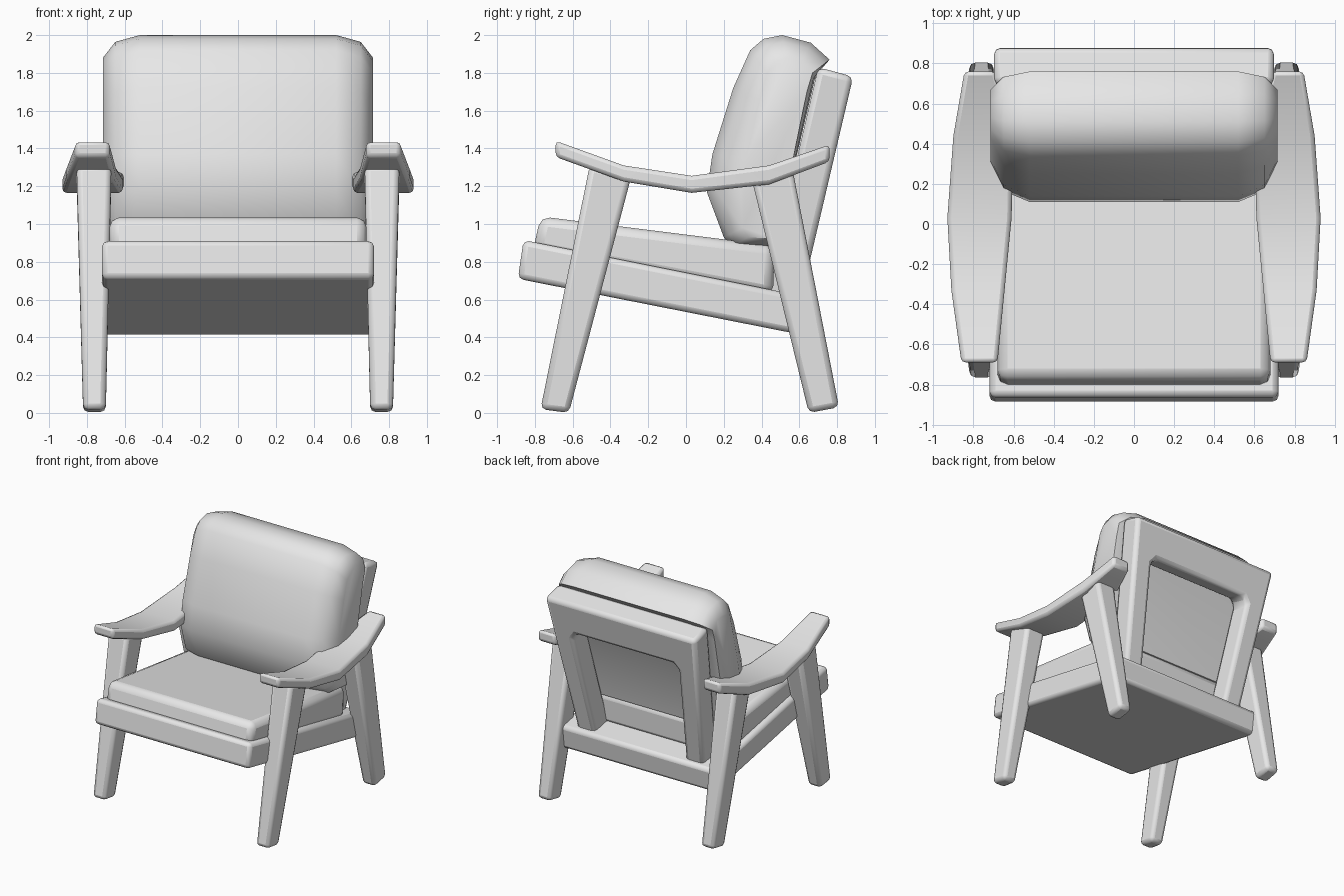
import bpy, bmesh, math

cube = bpy.data.objects.get("Cube")
if cube:
    bpy.data.objects.remove(cube, do_unlink=True)

grey = bpy.data.materials.new("light_grey")
grey.use_nodes = True
grey.diffuse_color = (0.8, 0.8, 0.8, 1)
grey.node_tree.nodes["Principled BSDF"].inputs["Base Color"].default_value = (0.8, 0.8, 0.8, 1)


def loft(name, rings, bevel=0.0, mirror=False, segments=2, angle=35):
    """Skin a row of matching closed rings and cap both ends."""
    bm = bmesh.new()
    rows = [[bm.verts.new(p) for p in ring] for ring in rings]
    n = len(rows[0])
    for a, b in zip(rows, rows[1:]):
        for i in range(n):
            j = (i + 1) % n
            bm.faces.new((a[i], a[j], b[j], b[i]))
    bm.faces.new(rows[0][::-1])
    bm.faces.new(rows[-1])
    bmesh.ops.recalc_face_normals(bm, faces=bm.faces)
    mesh = bpy.data.meshes.new(name)
    bm.to_mesh(mesh)
    bm.free()
    mesh.materials.append(grey)
    obj = bpy.data.objects.new(name, mesh)
    bpy.context.collection.objects.link(obj)
    if bevel:
        mod = obj.modifiers.new("soft_edges", 'BEVEL')
        mod.width = bevel
        mod.segments = segments
        mod.limit_method = 'ANGLE'
        mod.angle_limit = math.radians(40)
    if mirror:
        obj.modifiers.new("other_side", 'MIRROR')
    bpy.ops.object.select_all(action='DESELECT')
    obj.select_set(True)
    bpy.context.view_layer.objects.active = obj
    bpy.ops.object.shade_smooth_by_angle(angle=math.radians(angle))
    return obj


def slab(name, side, half_width, bevel):
    """Extrude a side outline (y, z) across the width."""
    return loft(name, [[(x, y, z) for y, z in side] for x in (-half_width, half_width)], bevel)


def leg(name, foot, top):
    """Tapered leg between a foot and a top: front (y, z), back (y, z), inner x, outer x."""
    rings = []
    for (fy, fz), (by, bz), xi, xo in (foot, top):
        rings.append([(xi, fy, fz), (xo, fy, fz), (xo, by, bz), (xi, by, bz)])
    loft(name, rings, 0.03, mirror=True)


# Seat
slab("seat_frame", [(-0.86, 0.915), (-0.89, 0.71), (0.63, 0.41), (0.66, 0.61)], 0.72, 0.03)
slab("seat_cushion", [(-0.77, 1.04), (-0.81, 0.86), (0.46, 0.62), (0.47, 0.885)], 0.68, 0.05)

# Legs
leg("front_legs", ((-0.77, 0.02), (-0.62, 0.0), 0.70, 0.82),
    ((-0.51, 1.31), (-0.29, 1.25), 0.67, 0.855))
leg("rear_legs", ((0.65, 0.0), (0.81, 0.03), 0.70, 0.82),
    ((0.35, 1.23), (0.56, 1.31), 0.67, 0.855))

# Armrests: y, top z, bottom z, inner x, outer x
arm = [(-0.69, 1.44, 1.355, 0.68, 0.86),
       (-0.33, 1.31, 1.225, 0.645, 0.91),
       (0.03, 1.255, 1.165, 0.61, 0.93),
       (0.44, 1.31, 1.21, 0.60, 0.90),
       (0.76, 1.42, 1.33, 0.69, 0.845)]
loft("armrests", [[(xi, y, b), (xo, y, b), (xo, y, t), (xi, y, t)] for y, t, b, xi, xo in arm],
     0.022, mirror=True, angle=25)

# Back frame: tapered arch leaning backwards
half = [(0.70, 1.83), (0.58, 0.56), (0.41, 0.56), (0.49, 1.50), (0.45, 1.55)]
arch = half + [(-x, z) for x, z in reversed(half)]
loft("back_frame", [[(x, 0.27 + 0.235 * z + dy, z + dz) for x, z in arch]
                    for dy, dz in ((0, 0), (0.185, -0.05))], 0.035)

# Back cushion: full outline in the middle, shrinking to a smaller outline at each side
middle = [(0.24, 0.88), (0.47, 0.87), (0.69, 1.80), (0.76, 1.87), (0.66, 1.96), (0.51, 2.0),
          (0.41, 1.98), (0.34, 1.92), (0.25, 1.72), (0.14, 1.37), (0.11, 1.17), (0.20, 0.93)]
end = [(0.33, 0.93), (0.48, 0.92), (0.64, 1.70), (0.67, 1.80), (0.61, 1.86), (0.53, 1.88),
       (0.47, 1.86), (0.43, 1.80), (0.39, 1.65), (0.32, 1.35), (0.29, 1.17), (0.30, 0.98)]
stations = [(0.52, 0.0), (0.65, 0.3), (0.715, 1.0)]
stations = [(-x, t) for x, t in reversed(stations)] + stations
loft("back_cushion", [[(x, a + (c - a) * t, b + (d - b) * t)
                       for (a, b), (c, d) in zip(middle, end)] for x, t in stations], angle=50)
